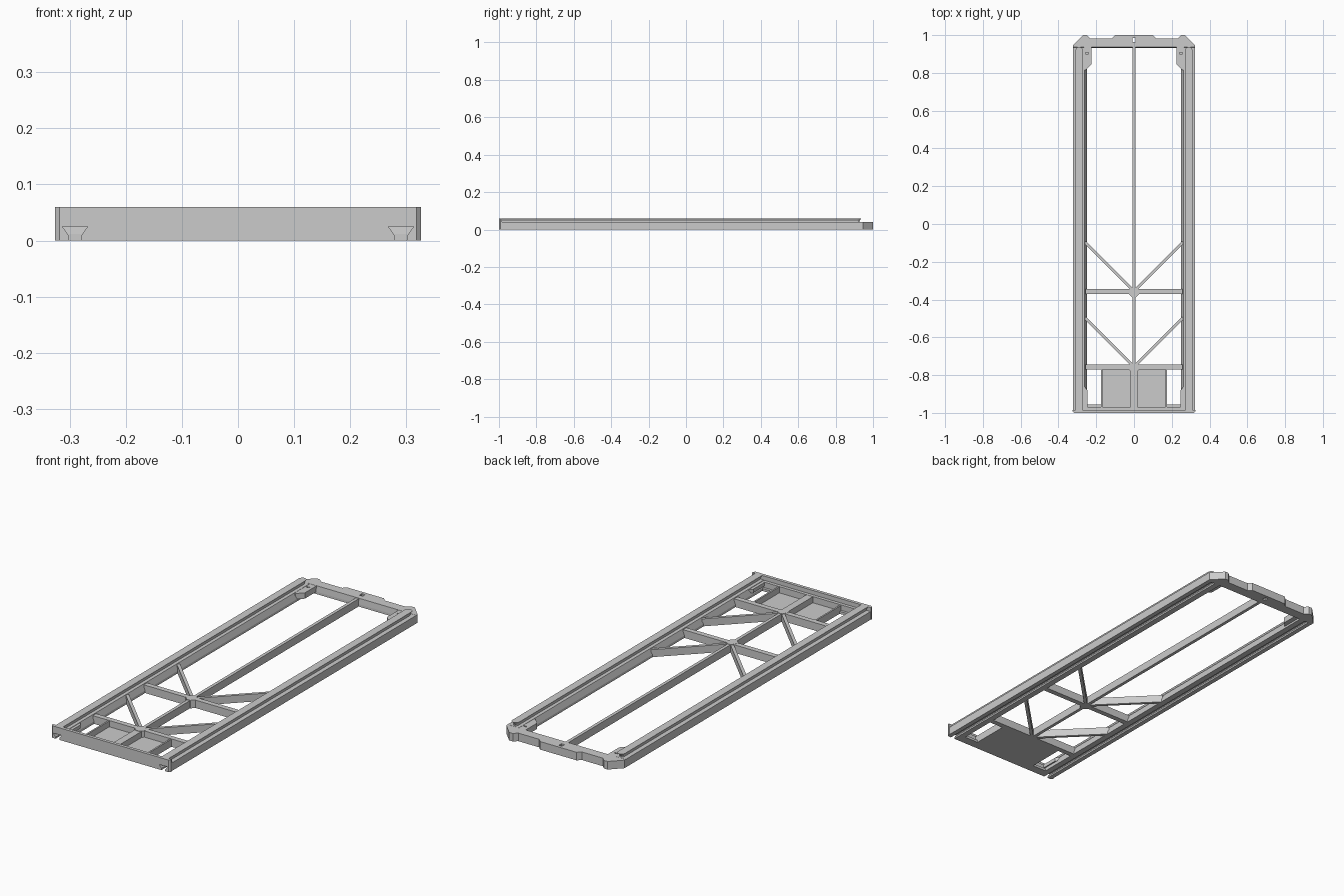
import bpy, bmesh, math
from mathutils import Vector

if "Cube" in bpy.data.objects:
    bpy.data.objects.remove(bpy.data.objects["Cube"])

TOP = 0.04      # height of the frame body
RIDGE = 0.06    # height of the dovetail ridges and front plate


def finish(obj, mirror):
    if mirror:
        m = obj.modifiers.new("Mirror", 'MIRROR')
        m.use_axis = (True, False, False)
        m.use_clip = False
    return obj


def loft(name, loops, mirror=False):
    """Solid through matching closed loops, capped at both ends."""
    bm = bmesh.new()
    rows = [[bm.verts.new(p) for p in loop] for loop in loops]
    n = len(rows[0])
    for a, b in zip(rows, rows[1:]):
        for i in range(n):
            j = (i + 1) % n
            bm.faces.new((a[i], a[j], b[j], b[i]))
    bm.faces.new(rows[0][::-1])
    bm.faces.new(rows[-1])
    bmesh.ops.recalc_face_normals(bm, faces=bm.faces)
    mesh = bpy.data.meshes.new(name)
    bm.to_mesh(mesh)
    bm.free()
    obj = bpy.data.objects.new(name, mesh)
    bpy.context.collection.objects.link(obj)
    return finish(obj, mirror)


def plan(name, pts, z0, z1, mirror=False):
    return loft(name, [[(x, y, z) for x, y in pts] for z in (z0, z1)], mirror)


def box(name, x0, x1, y0, y1, z0, z1, mirror=False):
    return plan(name, [(x0, y0), (x1, y0), (x1, y1), (x0, y1)], z0, z1, mirror)


def strut(name, a, b, width, z0, z1):
    a, b = Vector(a), Vector(b)
    d = (b - a).normalized()
    s = Vector((-d.y, d.x)) * width / 2
    return plan(name, [tuple(p) for p in (a - s, b - s, b + s, a + s)], z0, z1, True)


def cut(target, cutter):
    cutter.hide_render = True
    cutter.hide_viewport = True
    cutter.display_type = 'WIRE'
    m = target.modifiers.new("Cut", 'BOOLEAN')
    m.operation = 'DIFFERENCE'
    m.solver = 'EXACT'
    m.object = cutter


# Side rails with a dovetail groove underneath and a sloping inner wall
groove = [(0.280, 0), (0.280, 0.008), (0.268, 0.025),
          (0.313, 0.025), (0.301, 0.008), (0.301, 0)]
rail = [(0.250, 0)] + groove + [(0.324, 0), (0.324, TOP), (0.262, TOP), (0.250, 0.012)]
loft("side_rail", [[(x, y, z) for x, z in rail] for y in (-0.988, 0.935)], True)


# Dovetail ridges on the rails, with rounded back ends
def ridge_loop(half, z, end):
    pts = [(0.2905 - half, -0.988, z), (0.2905 + half, -0.988, z)]
    for i in range(9):
        t = math.pi * i / 8
        pts.append((0.2905 + half * math.cos(t), end - half + half * math.sin(t), z))
    return pts


loft("dovetail_ridge", [ridge_loop(0.011, TOP - 0.002, 0.927),
                        ridge_loop(0.011, 0.046, 0.927),
                        ridge_loop(0.019, RIDGE, 0.938)], True)


# Front plate with chamfered corners and groove openings
def plate_loop(y, w):
    right = groove + [(w, 0), (w, RIDGE)]
    left = [(-x, z) for x, z in reversed(right)]
    return [(x, y, z) for x, z in right + left]


loft("front_plate", [plate_loop(-1.0, 0.318), plate_loop(-0.992, 0.326),
                     plate_loop(-0.984, 0.326)])

# Back bar with stepped, chamfered outline
half_bar = [(0.324, 0.933), (0.324, 0.945), (0.270, 1.0), (0.250, 1.0),
            (0.232, 0.983), (0.118, 0.983), (0.100, 1.0)]
outline = half_bar + [(-x, y) for x, y in reversed(half_bar)]
bar_mid = outline[:]
back_bar = loft("back_bar", [
    [(x, y + (0.003 if y < 0.94 else 0), z) for x, y in outline]
    if z == TOP else [(x, y, z) for x, y in outline] for z in (0, 0.012, TOP)])
cut(back_bar, box("pin_hole_cutter", -0.009, 0.009, 0.964, 0.984, -0.02, 0.08))

# Back corner gussets with a thin slot
gusset = plan("back_gusset", [(0.256, 0.815), (0.225, 0.845), (0.225, 0.937), (0.256, 0.937),
                              (0.264, 0.937), (0.264, 0.815)], 0.010, TOP - 0.001, True)
cut(gusset, box("slot_cutter", 0.241, 0.258, 0.900, 0.907, 0.025, 0.08))
cut(gusset, box("slot_cutter", -0.258, -0.241, 0.900, 0.907, 0.025, 0.08))

# Centre spine, wider at the front
box("centre_spine", -0.008, 0.008, -0.76, 0.94, 0, TOP - 0.002)
box("front_spine", -0.018, 0.018, -0.986, -0.765, 0, TOP - 0.002)

# Cross bars, diagonal braces and their hubs
for y in (-0.358, -0.758):
    box("cross_bar", -0.257, 0.257, y - 0.013, y + 0.013, 0, TOP - 0.001)
    strut("diagonal_brace", (0.0, y + 0.002), (0.260, y + 0.262), 0.015, 0, TOP - 0.003)
    plan("brace_hub", [(-0.010, y - 0.030), (0.010, y - 0.030), (0.030, y - 0.010),
                       (0.012, y + 0.022), (-0.012, y + 0.022), (-0.030, y - 0.010)],
         0, TOP)

# Front tray floor and the ribs around it
box("tray_floor", -0.172, 0.172, -0.986, -0.765, 0, 0.008)
box("tray_rib", 0.166, 0.174, -0.986, -0.765, 0, TOP - 0.003, True)
box("front_ledge", -0.256, 0.256, -0.986, -0.968, 0, TOP - 0.001)
box("corner_step", 0.172, 0.256, -0.970, -0.955, 0, 0.012, True)

# Front corner gussets
plan("front_gusset", [(0.262, -0.986), (0.262, -0.860), (0.247, -0.880), (0.247, -0.986)],
     0.020, TOP - 0.002, True)
